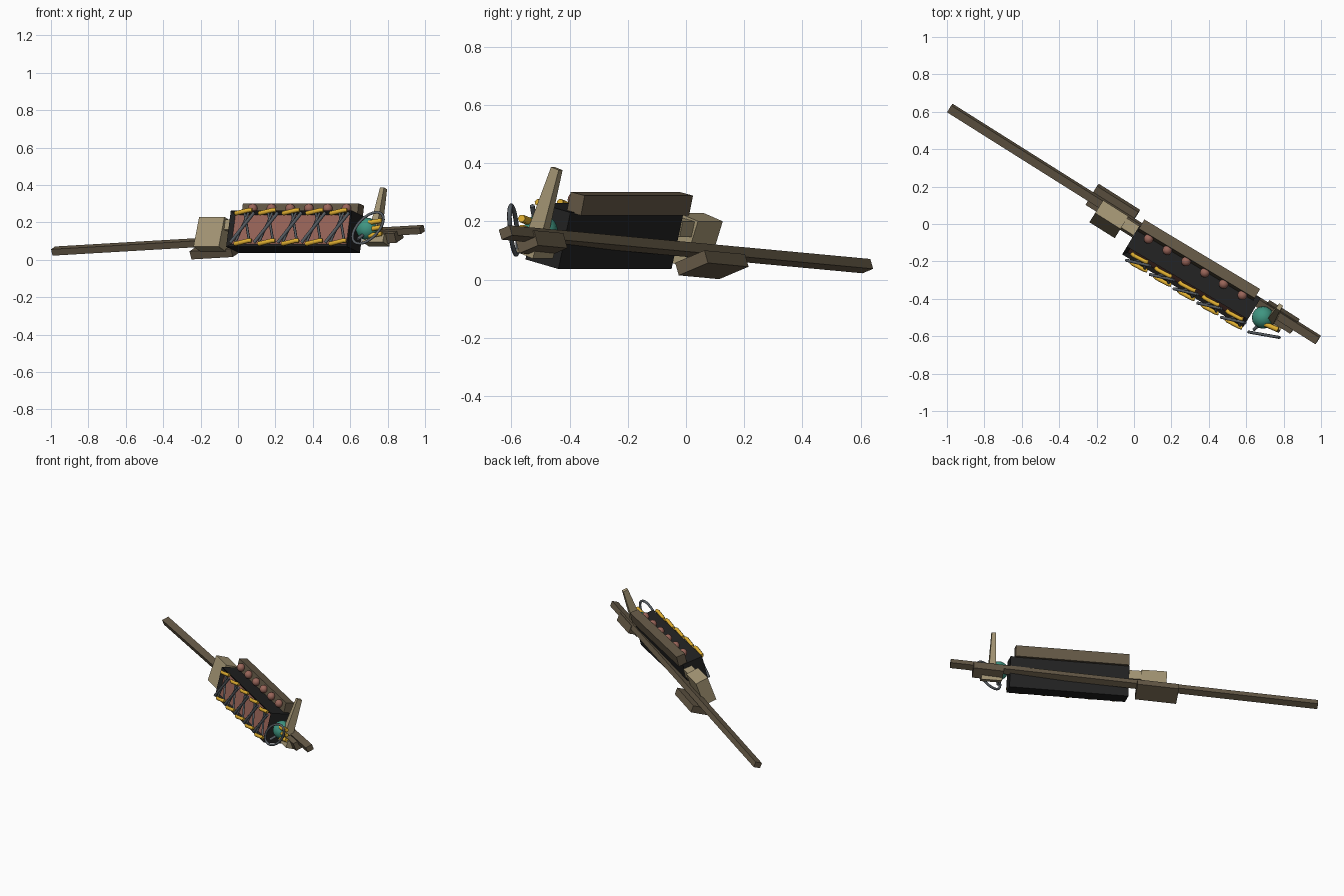
import bpy, bmesh
from math import radians, pi, sin, cos
from mathutils import Matrix, Vector

cube = bpy.data.objects.get("Cube")
if cube:
    bpy.data.objects.remove(cube, do_unlink=True)


def material(name, rgb):
    m = bpy.data.materials.new(name)
    m.use_nodes = True
    m.diffuse_color = (*rgb, 1)
    m.node_tree.nodes["Principled BSDF"].inputs["Base Color"].default_value = (*rgb, 1)
    return m


BROWN = material("dark wood brown", (0.13, 0.10, 0.062))
TAN = material("pale tan", (0.38, 0.31, 0.18))
BLACK = material("near black", (0.016, 0.016, 0.016))
RED = material("dusty red", (0.32, 0.13, 0.10))
YELLOW = material("warm yellow", (0.75, 0.43, 0.03))
GREY = material("steel grey", (0.10, 0.115, 0.13))
TEAL = material("teal", (0.05, 0.30, 0.22))


def frame(turn, u, v, z, roll=0, tilt=0):
    """Frame whose x axis runs along the shaft, seated at u along, v across, z up."""
    spin = Matrix.Rotation(radians(-turn), 4, 'Z')
    return (spin @ Matrix.Translation((u, v, z))
            @ Matrix.Rotation(radians(-tilt), 4, 'Y')
            @ Matrix.Rotation(radians(roll), 4, 'X'))


def finish(name, bm, mats, matrix, smooth=False):
    me = bpy.data.meshes.new(name)
    bmesh.ops.recalc_face_normals(bm, faces=bm.faces)
    for f in bm.faces:
        f.smooth = smooth
    bm.to_mesh(me)
    bm.free()
    for m in mats:
        me.materials.append(m)
    ob = bpy.data.objects.new(name, me)
    ob.matrix_world = matrix
    bpy.context.collection.objects.link(ob)
    return ob


def box(name, size, mat, matrix, taper=1):
    bm = bmesh.new()
    bmesh.ops.create_cube(bm, size=1)
    for v in bm.verts:
        k = taper if v.co.z > 0 else 1
        v.co = Vector((v.co.x * size[0] * k, v.co.y * size[1] * k, v.co.z * size[2]))
    return finish(name, bm, [mat], matrix)


def ball(name, r, mat, matrix):
    bm = bmesh.new()
    bmesh.ops.create_uvsphere(bm, u_segments=16, v_segments=10, radius=r)
    return finish(name, bm, [mat], matrix, True)


def tube(name, points, r, mat, matrix, closed=False):
    cu = bpy.data.curves.new(name, 'CURVE')
    cu.dimensions = '3D'
    cu.bevel_depth = r
    cu.bevel_resolution = 1
    cu.use_fill_caps = True
    sp = cu.splines.new('POLY')
    sp.points.add(len(points) - 1)
    for p, co in zip(sp.points, points):
        p.co = (*co, 1)
    sp.use_cyclic_u = closed
    cu.materials.append(mat)
    ob = bpy.data.objects.new(name, cu)
    ob.matrix_world = matrix
    bpy.context.collection.objects.link(ob)
    return ob


# Long shaft and the blocks fixed to it
box("shaft", (2.33, 0.045, 0.036), BROWN, frame(32.2, 0, 0, 0.104, 20, 2.84))
box("lower_block", (0.262, 0.125, 0.046), BROWN, frame(32.2, -0.143, 0.015, 0.051, 20, 2.84))
box("end_block", (0.19, 0.08, 0.055), BROWN, frame(32.2, 0.925, -0.005, 0.125, 20, 2.84))
box("end_plate", (0.13, 0.07, 0.045), TAN, frame(32.2, 0.90, -0.04, 0.105, -20))

# Tan stock and its short link to the housing
box("stock", (0.16, 0.085, 0.17), TAN, frame(32.2, -0.127, -0.05, 0.135, -20))
box("stock_link", (0.09, 0.06, 0.055), TAN, frame(32.2, -0.015, -0.03, 0.18, -14))

# Upright tapering fin
box("fin", (0.045, 0.06, 0.24), TAN, frame(32.2, 0.895, 0.0, 0.268, -19), 0.55)

# Housing with a recessed red front panel
body = frame(31, 0.407, -0.082, 0.15, -14)
L, D, H = 0.755, 0.136, 0.20
bm = bmesh.new()
bmesh.ops.create_cube(bm, size=1)
bmesh.ops.scale(bm, vec=(L, D, H), verts=bm.verts)
front = [f for f in bm.faces if f.normal.y < -0.9]
bmesh.ops.inset_region(bm, faces=front, thickness=0.028)
bmesh.ops.translate(bm, vec=(0, 0.02, 0), verts=front[0].verts)
front[0].material_index = 1
finish("housing", bm, [BLACK, RED], body)

# Rail along the upper back edge, with a row of knobs
box("top_rail", (0.722, 0.058, 0.07), BROWN, frame(31, 0.396, 0.013, 0.261, -13))
for i in range(6):
    ball(f"knob_{i + 1}", 0.026, RED, frame(31, 0.108 + i * 0.117, -0.028, 0.274))

# Grey lacing across the front, held by yellow clips above and below
step = 0.148
face_y = -D / 2 - 0.012
for i in range(5):
    x = -L / 2 + 0.035 + i * step
    n = i + 1
    tube(f"lace_rising_{n}", [(x, face_y - 0.008, -0.082), (x + 0.125, face_y - 0.008, 0.085)],
         0.009, GREY, body)
    tube(f"lace_second_{n}", [(x + 0.025, face_y, -0.08), (x + 0.085, face_y, 0.085)],
         0.007, GREY, body)
    tube(f"lace_falling_{n}", [(x + 0.06, face_y, 0.085), (x + 0.115, face_y, -0.08)],
         0.007, GREY, body)
    for label, dx, z in (("upper", 0.055, 0.09), ("lower", 0.075, -0.078)):
        c = x + dx
        tube(f"{label}_clip_{n}", [(c - 0.05, face_y, z - 0.009), (c - 0.035, face_y - 0.005, z - 0.008),
                                   (c + 0.035, face_y - 0.005, z + 0.008), (c + 0.05, face_y, z + 0.009)],
             0.012, YELLOW, body)

# Teal hub, yellow studs and guard ring at the far end
ball("hub", 0.06, TEAL, Matrix.Translation((0.69, -0.50, 0.165)))
for i, z in enumerate((0.14, 0.175, 0.21)):
    tube(f"stud_{i + 1}", [(0.70, -0.535, z - 0.012), (0.77, -0.565, z)], 0.014, YELLOW, Matrix())

ring_frame = (Matrix.Translation((0.695, -0.592, 0.17)) @ Matrix.Rotation(radians(-10), 4, 'Z')
              @ Matrix.Rotation(radians(-45), 4, 'Y'))
ring = [(0.105 * cos(t), 0, 0.055 * sin(t)) for t in (k * pi / 12 for k in range(24))]
tube("guard_ring", ring, 0.008, GREY, ring_frame, True)
tube("guard_stay", [(0.64, -0.565, 0.11), (0.69, -0.52, 0.15)], 0.009, GREY, Matrix())
